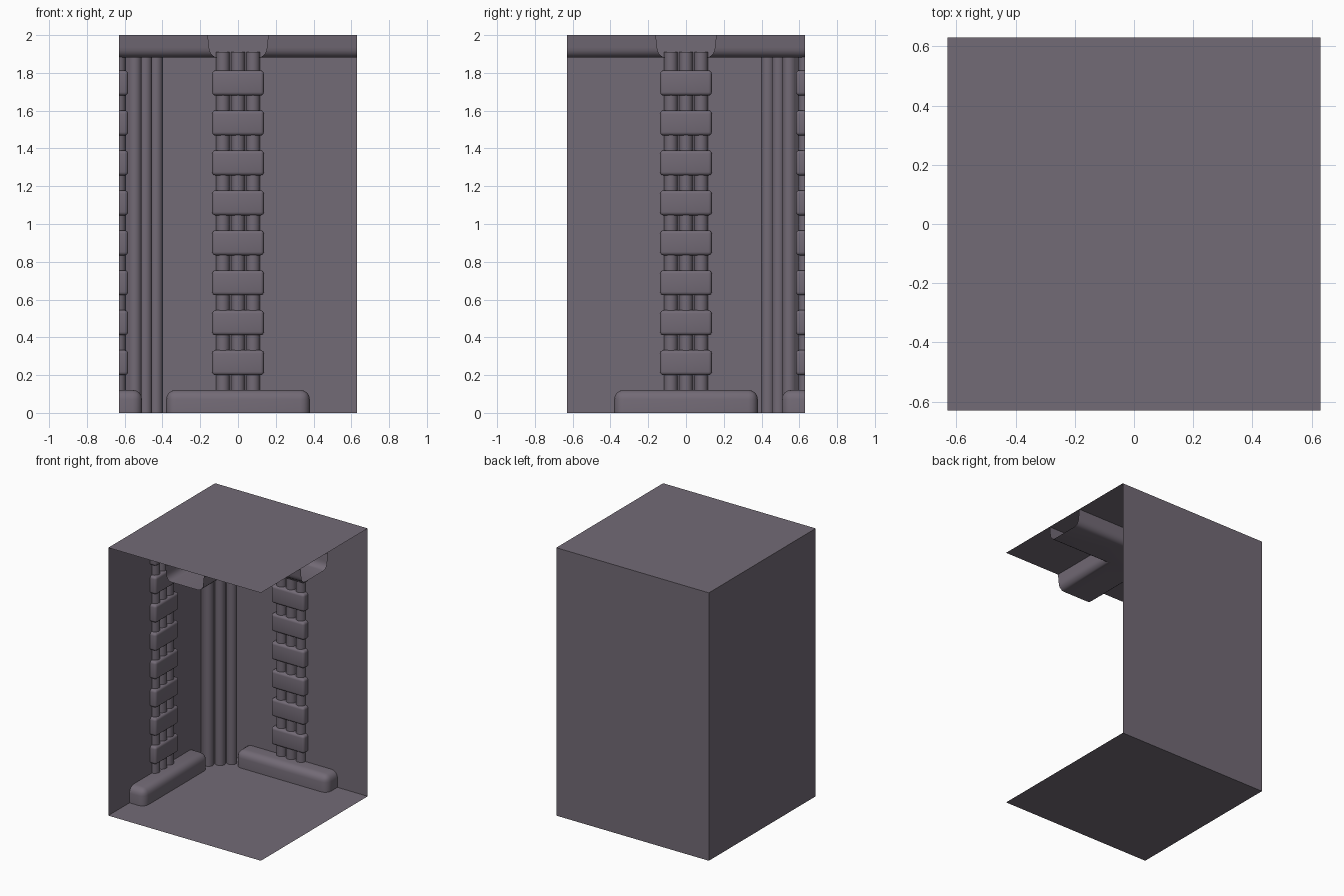
import bpy, bmesh, math
from mathutils import Matrix

if "Cube" in bpy.data.objects:
    bpy.data.objects.remove(bpy.data.objects["Cube"])

W = 0.63      # half width of the room
H = 2.0       # room height
mat = bpy.data.materials.new("dusky_metal")
mat.diffuse_color = (0.17, 0.145, 0.18, 1)
mat.use_nodes = True
mat.node_tree.nodes["Principled BSDF"].inputs["Base Color"].default_value = mat.diffuse_color


def finish(bm, name, turn=0.0, smooth=True):
    """Turn the bmesh into an object, rotated about the room's vertical axis."""
    bm.transform(Matrix.Rotation(turn, 4, 'Z'))
    me = bpy.data.meshes.new(name)
    bm.to_mesh(me)
    bm.free()
    me.materials.append(mat)
    ob = bpy.data.objects.new(name, me)
    bpy.context.collection.objects.link(ob)
    if smooth:
        bpy.ops.object.select_all(action='DESELECT')
        ob.select_set(True)
        bpy.context.view_layer.objects.active = ob
        bpy.ops.object.shade_smooth_by_angle(angle=math.radians(40))
    return ob


def box(bm, x0, x1, y0, y1, z0, z1):
    m = Matrix.Translation(((x0+x1)/2, (y0+y1)/2, (z0+z1)/2)) @ \
        Matrix.Diagonal((x1-x0, y1-y0, z1-z0, 1))
    return bmesh.ops.create_cube(bm, size=1, matrix=m)["verts"]


def rounded_on_wall(bm, half, depth, z0, z1, r, on_floor=False):
    """Box against the back wall with every exposed edge rounded, hidden sides open."""
    part = bmesh.new()
    box(part, -half, half, W - depth, W, z0, z1)

    def hidden(f):
        c = f.calc_center_median()
        return abs(c.y - W) < 1e-5 or (on_floor and abs(c.z - z0) < 1e-5)
    bmesh.ops.delete(part, geom=[f for f in part.faces if hidden(f)], context='FACES')
    edges = [e for e in part.edges if len(e.link_faces) == 2]
    bmesh.ops.bevel(part, geom=edges, offset=r, segments=4, profile=0.5, affect='EDGES')
    me = bpy.data.meshes.new("tmp")
    part.to_mesh(me)
    part.free()
    bm.from_mesh(me)
    bpy.data.meshes.remove(me)


def half_pipe(bm, cx, cy, r, z0, z1, n=12):
    """Half-round upright facing -y."""
    rows = []
    for i in range(n + 1):
        a = math.pi + math.pi * i / n
        x, y = cx + r * math.cos(a), cy + r * math.sin(a)
        rows.append((bm.verts.new((x, y, z0)), bm.verts.new((x, y, z1))))
    for (a, b), (c, d) in zip(rows, rows[1:]):
        bm.faces.new((a, c, d, b))
    bm.faces.new([t for _, t in rows])


# room shell: floor, ceiling, back wall and left wall, open at front and right
bm = bmesh.new()
box(bm, -W, W, -W, W, 0, H)
opened = [f for f in bm.faces if f.normal.y < -0.5 or f.normal.x > 0.5]
bmesh.ops.delete(bm, geom=opened, context='FACES')
bmesh.ops.reverse_faces(bm, faces=bm.faces[:])
finish(bm, "room_shell", smooth=False)

# pipes, clamps and footing on both walls
for side, turn in (("back", 0), ("left", math.pi / 2)):
    bm = bmesh.new()
    for x in (-0.08, 0, 0.08):
        half_pipe(bm, x, W, 0.036, 0, 1.91)
    finish(bm, side + "_wall_pipes", turn)

    bm = bmesh.new()
    for i in range(8):
        z = 0.266 + 0.2115 * i
        rounded_on_wall(bm, 0.137, 0.048, z - 0.066, z + 0.066, 0.018)
    finish(bm, side + "_pipe_clamps", turn)

    bm = bmesh.new()
    rounded_on_wall(bm, 0.38, 0.122, 0, 0.122, 0.05, on_floor=True)
    finish(bm, side + "_wall_footing", turn)

# corner pipes set on the diagonal, with side panels reaching back to the walls
bm = bmesh.new()
r2 = math.sqrt(2)
cy = 0.49 * r2
for x in (-0.08, 0, 0.08):
    half_pipe(bm, x, cy, 0.036, 0, H)
for s in (-1, 1):
    x = 0.116 * s
    yb = W * r2 - abs(x)
    bm.faces.new([bm.verts.new(p) for p in
                  ((x, cy, 0), (x, yb, 0), (x, yb, H), (x, cy, H))])
bm.faces.new([bm.verts.new(p) for p in
              ((-0.116, cy, 0), (0.116, cy, 0), (0.116, cy, H), (-0.116, cy, H))])
finish(bm, "corner_pipes", math.pi / 4)

# crossing hollow ceiling ducts: four open-ended arms mitred at the centre
half = [(0.16, H), (0.153, 1.935)]
for i in range(1, 6):
    a = math.radians(90 * i / 5)
    half.append((0.108 + 0.045 * math.cos(a), 1.935 - 0.053 * math.sin(a)))
profile = [(-u, z) for u, z in half] + [(u, z) for u, z in reversed(half)]
bm = bmesh.new()
for k in range(4):
    rot = Matrix.Rotation(k * math.pi / 2, 4, 'Z')
    rows = []
    for u, z in profile:
        pair = [bm.verts.new((W, u, z)), bm.verts.new((abs(u), u, z))]
        bmesh.ops.transform(bm, matrix=rot, verts=pair)
        rows.append(pair)
    for (a, b), (c, d) in zip(rows, rows[1:]):
        bm.faces.new((a, b, d, c))
u, z = half[-1]
bm.faces.new([bm.verts.new(p) for p in ((-u, -u, z), (-u, u, z), (u, u, z), (u, -u, z))])
bmesh.ops.remove_doubles(bm, verts=bm.verts[:], dist=1e-5)
bmesh.ops.recalc_face_normals(bm, faces=bm.faces[:])
finish(bm, "ceiling_ducts")
